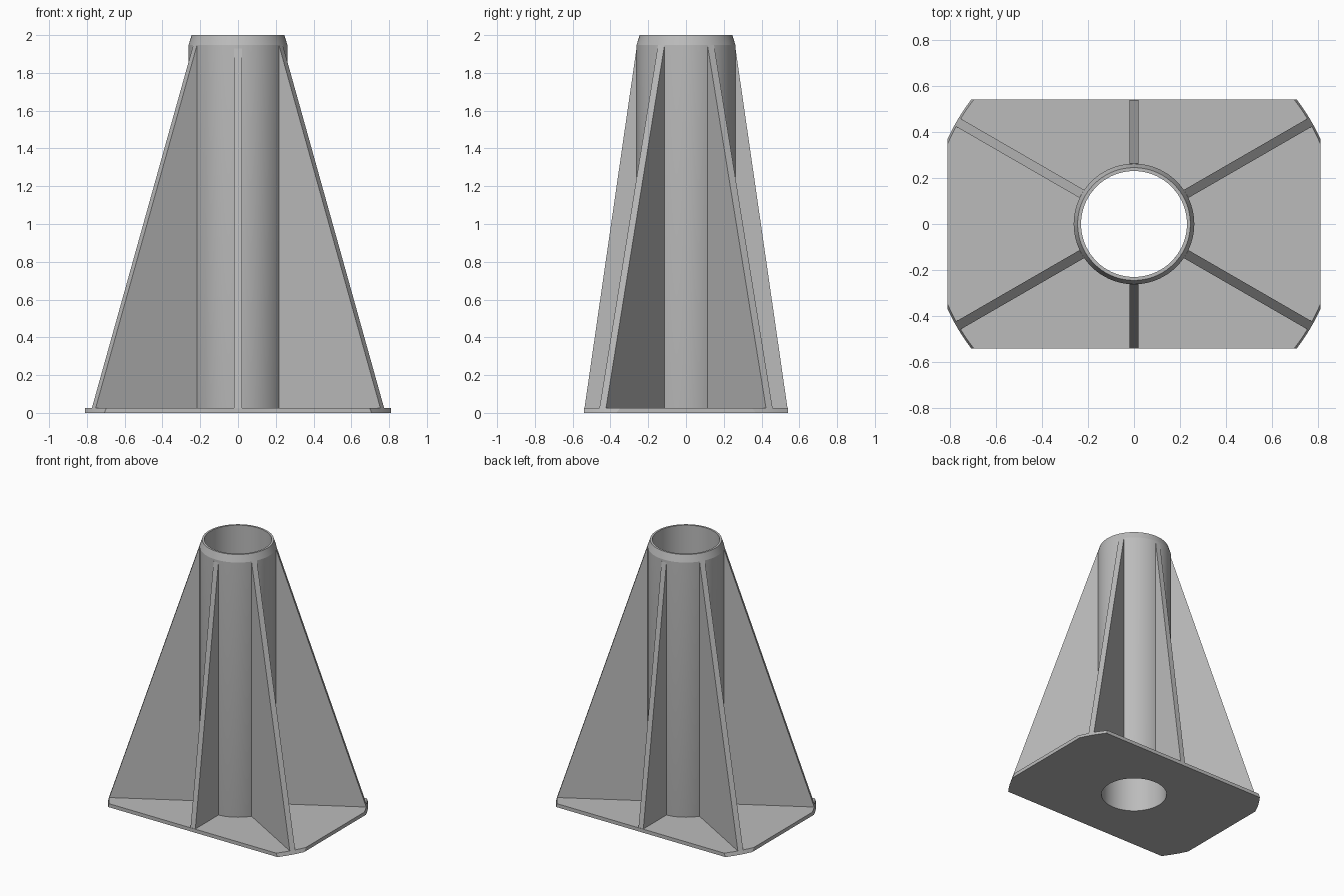
import bpy, bmesh
from math import sin, cos, pi, acos, asin, radians
from mathutils import Matrix, Vector

cube = bpy.data.objects.get("Cube")
if cube:
    bpy.data.objects.remove(cube, do_unlink=True)

steel = bpy.data.materials.new("plain_grey")
steel.use_nodes = True
grey = (0.5, 0.5, 0.5, 1)
steel.diffuse_color = grey
steel.node_tree.nodes["Principled BSDF"].inputs["Base Color"].default_value = grey

HALF_X, HALF_Y, PLATE = 0.81, 0.54, 0.027
R_IN, R_OUT, R_RIM = 0.23, 0.262, 0.245
R_BASE, SLOPE = 0.89, 0.3225   # cone that trims corners, ribs and rim


def finish(name, bm, smooth=False):
    bmesh.ops.recalc_face_normals(bm, faces=bm.faces)
    mesh = bpy.data.meshes.new(name)
    bm.to_mesh(mesh)
    bm.free()
    mesh.materials.append(steel)
    obj = bpy.data.objects.new(name, mesh)
    bpy.context.collection.objects.link(obj)
    if smooth:
        bpy.ops.object.select_all(action='DESELECT')
        obj.select_set(True)
        bpy.context.view_layer.objects.active = obj
        bpy.ops.object.shade_smooth_by_angle(angle=radians(12))
    return obj


def bridge_loops(bm, loops):
    """Join closed rings of equal length into a hollow solid."""
    rings = [[bm.verts.new(p) for p in loop] for loop in loops]
    for a, b in zip(rings, rings[1:] + rings[:1]):
        for i in range(len(a)):
            j = (i + 1) % len(a)
            bm.faces.new((a[i], a[j], b[j], b[i]))


def circle(r, z, n=72):
    return [(r * cos(2 * pi * i / n), r * sin(2 * pi * i / n), z) for i in range(n)]


# Tube with a tapered rim
bm = bmesh.new()
z_rim = 2 - (R_OUT - R_RIM) / SLOPE
bridge_loops(bm, [circle(R_IN, 0), circle(R_OUT - 0.005, 0), circle(R_OUT, PLATE),
                  circle(R_OUT, z_rim), circle(R_RIM, 2), circle(R_IN, 2)])
finish("tube", bm, True)


# Base plate: rectangle with corners rounded by the cone, and a centre hole
def quarter_angles(r):
    a, b = acos(HALF_X / r), asin(HALF_Y / r)
    spans = ((0, a, 6), (a, b, 6), (b, pi / 2, 12))
    return [s + (e - s) * i / n for s, e, n in spans for i in range(n)]


def plate_loop(r, z, hole=False):
    quarter = quarter_angles(r)
    mirrored = [pi - t for t in reversed(quarter[1:])]
    half = quarter + [pi / 2] + mirrored
    loop = []
    for t in half + [t + pi for t in half]:
        c, s = cos(t), sin(t)
        d = R_IN if hole else min(r, HALF_X / max(abs(c), 1e-6), HALF_Y / max(abs(s), 1e-6))
        loop.append((d * c, d * s, z))
    return loop


bm = bmesh.new()
r_top = R_BASE - SLOPE * PLATE
bridge_loops(bm, [plate_loop(R_BASE, 0, True), plate_loop(R_BASE, 0),
                  plate_loop(r_top, PLATE), plate_loop(r_top, PLATE, True)])
finish("base_plate", bm, True)


# Tapered ribs around the tube
def rib(name, degrees, foot, top):
    bm = bmesh.new()
    profile = [(R_RIM, PLATE), (foot, PLATE), (R_OUT, top), (R_RIM, top)]
    face = bm.faces.new([bm.verts.new((x, -0.02, z)) for x, z in profile])
    ext = bmesh.ops.extrude_face_region(bm, geom=[face])
    moved = [v for v in ext["geom"] if isinstance(v, bmesh.types.BMVert)]
    bmesh.ops.translate(bm, verts=moved, vec=Vector((0, 0.04, 0)))
    bmesh.ops.rotate(bm, verts=bm.verts, cent=(0, 0, 0),
                     matrix=Matrix.Rotation(radians(degrees), 3, 'Z'))
    finish(name, bm)


for side, degrees in (("back_left", 30), ("back_right", 150),
                      ("front_right", 210), ("front_left", 330)):
    rib(side + "_rib", degrees, r_top, z_rim)
for side, degrees in (("back", 90), ("front", 270)):
    rib(side + "_rib", degrees, HALF_Y - 0.003, 1.93)
